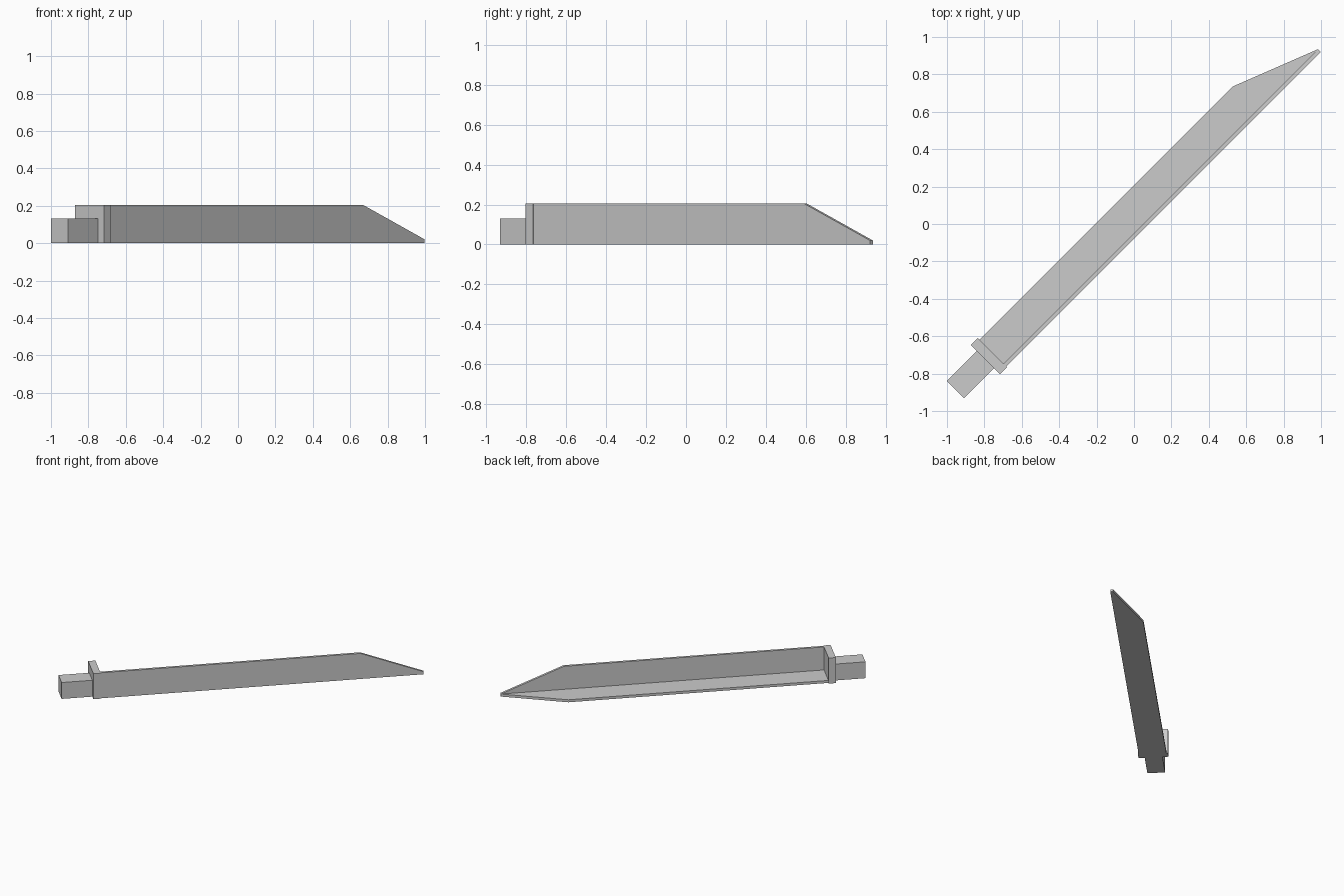
import bpy
import bmesh
from math import radians
from mathutils import Matrix

cube = bpy.data.objects.get("Cube")
if cube:
    bpy.data.objects.remove(cube, do_unlink=True)

GREY = (0.6, 0.6, 0.6)
metal = bpy.data.materials.new("plain grey")
metal.use_nodes = True
metal.diffuse_color = (*GREY, 1)
metal.node_tree.nodes["Principled BSDF"].inputs["Base Color"].default_value = (*GREY, 1)

# Everything is laid out along x, then turned to the diagonal
DIAGONAL = Matrix.Rotation(radians(45), 4, "Z")


def prism(name, outline, sweep):
    """Extrude a flat outline along a vector."""
    bm = bmesh.new()
    face = bm.faces.new([bm.verts.new(p) for p in outline])
    out = bmesh.ops.extrude_face_region(bm, geom=[face])["geom"]
    bmesh.ops.translate(bm, vec=sweep,
                        verts=[g for g in out if isinstance(g, bmesh.types.BMVert)])
    bmesh.ops.recalc_face_normals(bm, faces=bm.faces)
    bm.transform(DIAGONAL)
    mesh = bpy.data.meshes.new(name)
    bm.to_mesh(mesh)
    bm.free()
    mesh.materials.append(metal)
    obj = bpy.data.objects.new(name, mesh)
    bpy.context.collection.objects.link(obj)


def block(name, x0, x1, y0, y1, height):
    prism(name, [(x0, y0, 0), (x1, y0, 0), (x1, y1, 0), (x0, y1, 0)], (0, 0, height))


START, SHOULDER, TIP = -1.022, 0.892, 1.357
OUTER, THICK, WIDTH, HEIGHT = -0.055, 0.02, 0.202, 0.204


def flange_outline(depth, first):
    """Long strip with a sloped tip, as (along, across) pairs."""
    return [(START, first), (TIP, first), (TIP, THICK), (SHOULDER, depth), (START, depth)]


# Angle bar: upright flange, and floor flange butted against it
prism("upright_flange",
      [(a, OUTER, b) for a, b in flange_outline(HEIGHT, 0)], (0, THICK, 0))
prism("floor_flange",
      [(a, OUTER + b, 0) for a, b in flange_outline(WIDTH, THICK)[:2]
       + flange_outline(WIDTH, THICK)[3:]], (0, 0, THICK))

# End plate and square peg
block("end_plate", -1.075, START, -0.061, 0.159, HEIGHT)
block("square_peg", -1.301, -1.075, -0.016, 0.114, 0.131)
